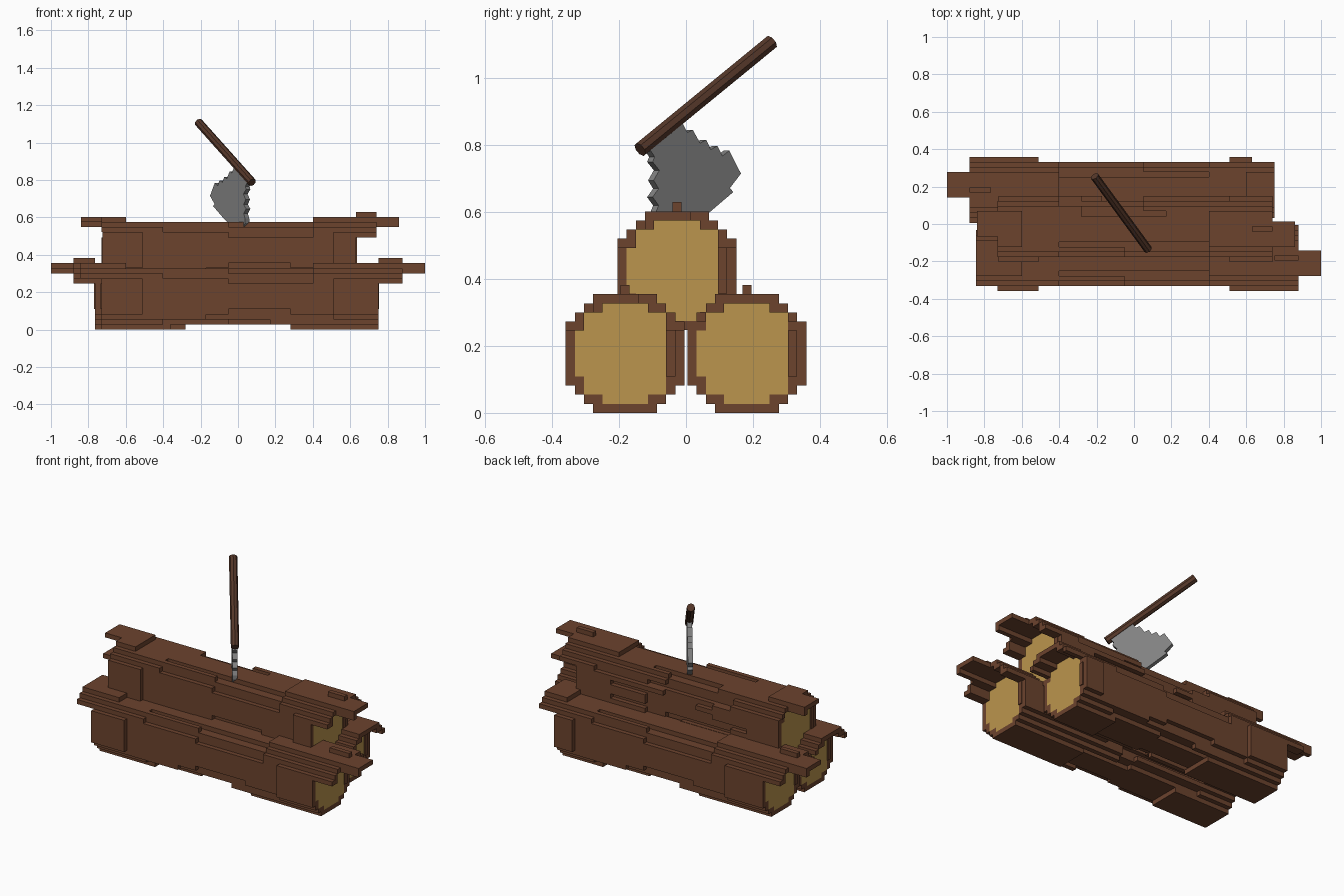
import bpy, bmesh, math, random
from mathutils import Vector, Matrix

if "Cube" in bpy.data.objects:
    bpy.data.objects.remove(bpy.data.objects["Cube"])

C = 0.0273  # cross-section cell size


def material(name, rgb):
    m = bpy.data.materials.new(name)
    m.diffuse_color = (*rgb, 1)
    m.use_nodes = True
    m.node_tree.nodes["Principled BSDF"].inputs["Base Color"].default_value = m.diffuse_color
    return m


BARK = material("bark", (0.15, 0.056, 0.027))
WOOD = material("cut_wood", (0.5, 0.3, 0.075))
HANDLE = material("dark_wood", (0.09, 0.038, 0.022))
STEEL = material("steel", (0.22, 0.22, 0.22))


def add_object(bm, name, mats):
    me = bpy.data.meshes.new(name)
    bm.to_mesh(me)
    bm.free()
    for m in mats:
        me.materials.append(m)
    ob = bpy.data.objects.new(name, me)
    bpy.context.collection.objects.link(ob)
    return ob


def log(name, right, left, loc, turn, seed):
    """Blocky log: solid core plus a flared bark layer that overhangs the ends.
    right/left hold end positions of (spike, upper bark, core)."""
    rng = random.Random(seed)
    spans = []  # (y cell, z cell, x start, x end, is core)

    def start(y, z, end):
        if z == 6:
            return 0.4 if end > 0 else 0.6
        if z == -6:
            return 0.28 if end > 0 else 0.36
        if y == -6:
            return 0.51
        return rng.choice((0.05, 0.17, 0.28, 0.4, 0.51))

    def reach(t, y, z, low):
        if z >= 5 and -3 <= y <= 1:
            return t[0]
        return t[1] if z >= low else t[2]

    for y in range(-6, 7):
        for z in range(-6, 7):
            r = math.hypot(y, z)
            if r < 5.8:
                spans.append((y, z, -left[2], right[2], True))
            elif r < 6.75:
                spans.append((y, z, -reach(left, -y, z, 4), -start(y, z, -1), False))
                spans.append((y, z, start(y, z, 1), reach(right, y, z, 3), False))
    # bark edge beside the cut faces and the knot on top
    for z in range(-2, 3):
        spans.append((5, z, right[2], right[2] + 0.005, False))
        spans.append((-5, z, -left[2] - 0.005, -left[2], False))
    spans.append((0, 7, right[2], right[1], False))

    xs = sorted({v for s in spans for v in s[2:4]})
    cells = {}
    for y, z, a, b, core in spans:
        for i in range(xs.index(a), xs.index(b)):
            cells[(i, y, z)] = core

    # emit only exposed faces
    bm = bmesh.new()
    for (i, y, z), core in cells.items():
        lo = (xs[i], (y - .5) * C, (z - .5) * C)
        hi = (xs[i + 1], (y + .5) * C, (z + .5) * C)
        for ax in range(3):
            for side in (0, 1):
                n = [i, y, z]
                n[ax] += 2 * side - 1
                if tuple(n) in cells:
                    continue
                u, v = (ax + 1) % 3, (ax + 2) % 3
                quad = []
                for s, t in ((0, 0), (1, 0), (1, 1), (0, 1)):
                    p = [0, 0, 0]
                    p[ax] = (lo, hi)[side][ax]
                    p[u] = (lo, hi)[s][u]
                    p[v] = (lo, hi)[t][v]
                    quad.append(bm.verts.new(p))
                if not side:
                    quad.reverse()
                f = bm.faces.new(quad)
                f.material_index = int(core and ax == 0)
    bmesh.ops.remove_doubles(bm, verts=bm.verts, dist=1e-5)
    ob = add_object(bm, name, [BARK, WOOD])
    ob.location = loc
    ob.rotation_euler.z = turn


# stacked logs
log("front_log", (1.0, 0.88, 0.75), (0.845, 0.845, 0.73), (0, -0.182, 6.5 * C), 0, 1)
log("back_log", (1.0, 0.88, 0.765), (0.75, 0.75, 0.63), (0, 0.182, 6.5 * C), math.pi, 1)
log("top_log", (0.86, 0.74, 0.63), (0.84, 0.73, 0.725), (0, -0.027, 0.425), 0, 1)

# axe handle
a, b = Vector((0.076, -0.137, 0.787)), Vector((-0.211, 0.255, 1.108))
d = b - a
bm = bmesh.new()
bmesh.ops.create_cone(bm, cap_ends=True, segments=8, radius1=0.023, radius2=0.023, depth=d.length)
bmesh.ops.transform(bm, verts=bm.verts, matrix=Matrix.Translation((a + b) / 2)
                    @ d.to_track_quat('Z', 'Y').to_matrix().to_4x4())
add_object(bm, "axe_handle", [HANDLE])

# axe blade: jagged (y, z) outline laid in the vertical plane of the handle
outline = [(-.118, .79), (-.102, .765), (-.108, .75), (-.088, .725), (-.105, .695),
           (-.09, .67), (-.108, .645), (-.09, .62), (-.1, .595), (-.1, .57), (-.09, .55),
           (.0, .55), (.065, .602), (.133, .66), (.123, .672), (.156, .715), (.121, .784),
           (.101, .768), (.086, .798), (.066, .787), (.052, .816), (.034, .806), (.012, .846),
           (-.004, .838), (-.018, .864), (-.03, .874)]
side = Vector((d.y, -d.x, 0)).normalized() * 0.014
bm = bmesh.new()
pts = [Vector((a.x + (y - a.y) * d.x / d.y, y, z)) - side for y, z in outline]
face = bm.faces.new([bm.verts.new(p) for p in pts])
ext = bmesh.ops.extrude_face_region(bm, geom=[face], use_keep_orig=True)
bmesh.ops.translate(bm, vec=side * 2, verts=[g for g in ext["geom"] if isinstance(g, bmesh.types.BMVert)])
bmesh.ops.recalc_face_normals(bm, faces=bm.faces)
add_object(bm, "axe_blade", [STEEL])
